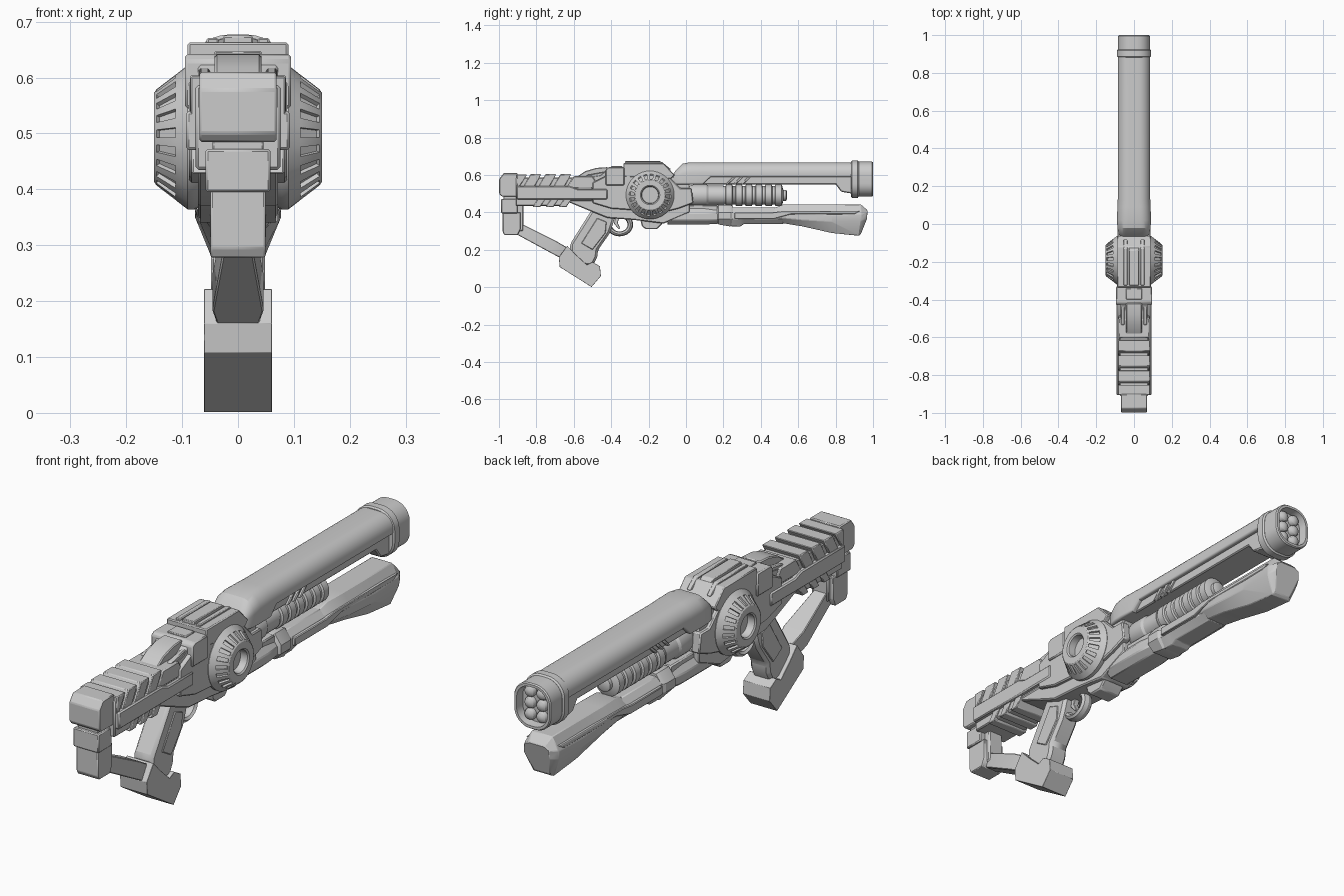
import bpy, bmesh, math
from mathutils import Vector

grey = bpy.data.materials.new("plain grey")
grey.diffuse_color = (0.6, 0.6, 0.6, 1)


def finish(name, bm, bevel=0.0, mirror=False):
    bmesh.ops.recalc_face_normals(bm, faces=bm.faces)
    me = bpy.data.meshes.new(name)
    bm.to_mesh(me)
    bm.free()
    me.materials.append(grey)
    ob = bpy.data.objects.new(name, me)
    bpy.context.collection.objects.link(ob)
    if mirror:
        ob.modifiers.new("mirror", 'MIRROR')
    if bevel:
        b = ob.modifiers.new("bevel", 'BEVEL')
        b.width, b.segments, b.limit_method = bevel, 1, 'ANGLE'
        b.angle_limit = math.radians(25)
    return ob


def loft(name, sections, bevel=0.0, mirror=False):
    """Skin a row of equal-sized point rings and cap both ends."""
    bm = bmesh.new()
    rings = [[bm.verts.new(p) for p in s] for s in sections]
    n = len(rings[0])
    for a, b in zip(rings, rings[1:]):
        for i in range(n):
            j = (i + 1) % n
            bm.faces.new((a[i], a[j], b[j], b[i]))
    bm.faces.new(rings[0])
    bm.faces.new(rings[-1])
    return finish(name, bm, bevel, mirror)


def prism(name, pts, x, bevel=0.005, x0=None):
    """Side outline (y, z) across the width; with x0 it becomes a mirrored pair."""
    lo = -x if x0 is None else x0
    return loft(name, [[(w, y, z) for y, z in pts] for w in (lo, x)], bevel, x0 is not None)


def box(name, y0, y1, z0, z1, x, bevel=0.005, x0=None):
    return prism(name, [(y0, z0), (y1, z0), (y1, z1), (y0, z1)], x, bevel, x0)


def slant(name, y, w, z0, z1, lean, x, x0=None):
    return prism(name, [(y, z0), (y + w, z0), (y + w + lean, z1), (y + lean, z1)], x, 0.003, x0)


def rrect(y, hw, z0, z1, rt, rb, n=8):
    """Rounded rectangle ring with separate top and bottom corner radii."""
    pts = []
    for cx, cz, r, a0 in ((hw - rt, z1 - rt, rt, 0), (rt - hw, z1 - rt, rt, 90),
                          (rb - hw, z0 + rb, rb, 180), (hw - rb, z0 + rb, rb, 270)):
        for k in range(n + 1):
            a = math.radians(a0 + 90 * k / n)
            pts.append((cx + r * math.cos(a), y, cz + r * math.sin(a)))
    return pts


def octo(y, zb, zm, zt, w, yt=0.0, yb=0.0):
    """Chamfered ring, widest around zm, with optional lean of top and bottom."""
    return [(-.6 * w, y + yb, zb), (.6 * w, y + yb, zb), (w, y, zm - .02), (w, y, zm + .015),
            (.6 * w, y + yt, zt), (-.6 * w, y + yt, zt), (-w, y, zm + .015), (-w, y, zm - .02)]


def lathe(name, prof, axis, centre, n=40, slots=None, mirror=False):
    """Spin (radius, offset) about x or y; slots names the profile band to recess."""
    bm = bmesh.new()
    c = Vector(centre)
    rings = []
    for r, t in prof:
        ring = []
        for k in range(n):
            a = 2 * math.pi * k / n
            u, v = r * math.cos(a), r * math.sin(a)
            ring.append(bm.verts.new(c + Vector((t, u, v) if axis == 'x' else (u, t, v))))
        rings.append(ring)
    cut = []
    for i, (a, b) in enumerate(zip(rings, rings[1:])):
        for k in range(n):
            f = bm.faces.new((a[k], a[(k + 1) % n], b[(k + 1) % n], b[k]))
            if i == slots and k % 2:
                cut.append(f)
    bm.faces.new(rings[0])
    bm.faces.new(rings[-1])
    bmesh.ops.recalc_face_normals(bm, faces=bm.faces)
    if cut:
        bmesh.ops.inset_individual(bm, faces=cut, thickness=0.0008, depth=-0.008)
    return finish(name, bm, mirror=mirror)


# Barrel shroud: rounded shell, sloped at the back, over a narrower keel
loft("barrel_shroud", [rrect(-.08, .06, .555, .585, .012, .01), rrect(-.055, .08, .55, .625, .035, .01),
                       rrect(-.02, .088, .55, .66, .055, .01), rrect(.02, .09, .55, .668, .06, .01),
                       rrect(.09, .088, .55, .668, .06, .01), rrect(.13, .086, .588, .668, .06, .01),
                       rrect(.89, .086, .588, .668, .06, .01)])
prism("barrel_keel", [(.05, .55), (.80, .55), (.83, .51), (.89, .50), (.89, .62), (.05, .62)], .068)
for i in range(3):
    slant("barrel_vent", .21 + .04 * i, .016, .55, .59, .04, .078, .06)

# Muzzle: collar, hollow cap and six small domed bores
loft("muzzle_collar", [rrect(.882, .085, .485, .671, .07, .07), rrect(.888, .091, .478, .677, .075, .075),
                       rrect(.918, .091, .478, .677, .075, .075), rrect(.924, .085, .485, .671, .07, .07)])
loft("muzzle_cap", [rrect(.91, .084, .484, .671, .07, .07), rrect(.995, .084, .484, .671, .07, .07),
                    rrect(1.0, .08, .488, .667, .067, .067), rrect(1.0, .07, .498, .657, .058, .058),
                    rrect(.965, .066, .502, .653, .055, .055)])
for x in (-.027, .027):
    for z in (.531, .578, .625):
        lathe("muzzle_bore", [(.024, 0), (.024, .01), (.02, .018), (.012, .023), (.004, .025)],
              'y', (x, .963, z), 16)

# Ribbed coil tube under the barrel
prof = [(.035, -.02), (.055, .03), (.058, .04), (.058, .11), (.052, .12), (.052, .20)]
for i in range(6):
    y = .20 + .053 * i
    prof += [(.049, y), (.049, y + .010), (.057, y + .014), (.057, y + .046), (.049, y + .050)]
prof += [(.03, .52), (.03, .535), (.02, .54)]
lathe("coil_tube", prof, 'y', (0, 0, .491), 28)

# Fore-end: rear slide, joint, neck and heavy angular nose
loft("fore_end_rear", [octo(-.10, .335, .38, .43, .07), octo(.10, .335, .38, .43, .07),
                       octo(.18, .34, .38, .425, .062)], .004)
loft("fore_end_joint", [octo(.165, .345, .385, .435, .06), octo(.175, .335, .385, .44, .074),
                        octo(.235, .325, .385, .44, .074), octo(.25, .33, .385, .435, .064)])
loft("fore_end_neck", [octo(.24, .325, .385, .425, .066), octo(.29, .325, .385, .425, .066),
                       octo(.31, .338, .385, .425, .066), octo(.52, .338, .385, .425, .066)], .003)
loft("fore_end_nose", [octo(.46, .345, .385, .42, .062), octo(.52, .342, .39, .442, .072),
                       octo(.62, .326, .38, .442, .077), octo(.78, .29, .37, .442, .077),
                       octo(.935, .275, .375, .442, .077, 0, -.01),
                       octo(.97, .285, .385, .412, .058, 0, -.035)], .003)
prism("fore_end_panel", [(.26, .365), (.47, .365), (.56, .39), (.90, .39), (.93, .408), (.52, .408),
                         (.46, .40), (.26, .40)], .078, .003, .03)
box("fore_end_upper_rail", -.04, .17, .405, .44, .05)

# Receiver body
prism("receiver", [(-.64, .46), (-.64, .57), (-.46, .60), (-.42, .63), (-.12, .64), (-.05, .58), (.02, .55),
                   (.02, .40), (-.05, .37), (-.12, .34), (-.28, .36), (-.42, .37), (-.52, .41)], .072)
prism("receiver_side", [(-.50, .45), (-.50, .56), (-.42, .60), (-.10, .60), (-.03, .53), (.03, .53), (.04, .45),
                        (-.04, .42), (-.12, .40), (-.40, .42)], .088, .005, .05)
prism("receiver_rear_block", [(-.43, .545), (-.43, .63), (-.415, .642), (-.33, .642), (-.33, .545)], .095)
box("rear_sight_notch", -.40, -.34, .63, .648, .042, .003)
prism("top_cover", [(-.335, .59), (-.335, .663), (-.12, .663), (-.06, .60), (-.08, .58)], .09, .004)
prism("cover_ridge", [(-.325, .65), (-.325, .675), (-.14, .675), (-.09, .63)], .027, .003)
prism("cover_side_ridge", [(-.325, .65), (-.325, .671), (-.13, .671), (-.08, .63)], .056, .003, .035)
prism("sight_hump", [(-.585, .57), (-.585, .59), (-.54, .62), (-.48, .638), (-.42, .642), (-.40, .57)], .042, .004)
prism("hump_cheek", [(-.56, .56), (-.53, .60), (-.42, .62), (-.42, .56)], .07, .004, .05)
prism("belly_block", [(-.25, .38), (-.235, .325), (-.215, .31), (-.155, .31), (-.13, .335), (-.10, .38)], .05)

# Slotted side wheels
lathe("side_wheel", [(.115, .05), (.129, .078), (.129, .09), (.112, .112), (.086, .146), (.080, .15),
                     (.052, .15), (.046, .145), (.044, .115)], 'x', (0, -.192, .493), 40, 3, True)

# Stock: core, side rails, slanted ribs on top and teeth below
prism("stock_core", [(-.91, .435), (-.91, .586), (-.62, .586), (-.50, .592), (-.50, .46), (-.62, .46), (-.66, .435)], .076)
prism("stock_rail", [(-.905, .47), (-.905, .54), (-.62, .54), (-.58, .525), (-.42, .525), (-.42, .47)], .093, .005, .05)
prism("stock_rear_rib", [(-.905, .53), (-.905, .602), (-.85, .602), (-.895, .53)], .085, .003)
for i in range(3):
    slant("stock_rib", -.872 + .08 * i, .058, .53, .604, .04, .086)
    slant("stock_tooth", -.82 + .07 * i, .04, .428, .475, .03, .083)
prism("stock_front_rib", [(-.64, .53), (-.60, .594), (-.50, .594), (-.46, .53)], .081, .004)

# Butt pads
prism("butt_upper", [(-.999, .50), (-.999, .578), (-.975, .61), (-.90, .61), (-.90, .485), (-.985, .485)], .069, .004)
box("butt_neck", -.975, -.90, .46, .50, .046, .003)
box("butt_middle", -.988, -.90, .395, .472, .058, .004)
prism("butt_lower", [(-.98, .40), (-.98, .295), (-.97, .278), (-.90, .278), (-.885, .31), (-.885, .40)], .049, .003)

# Open frame from butt to grip, the strut flaring towards the grip
box("frame_post", -.905, -.87, .30, .46, .034)
loft("frame_strut", [[(-w, y, z0), (w, y, z0), (w, y + .02, z1), (-w, y + .02, z1)]
                     for w, y, z0, z1 in ((.027, -.91, .285, .345), (.046, -.72, .182, .25),
                                          (.035, -.66, .15, .215))], .003)

# Grip with flared foot
prism("grip", [(-.50, .42), (-.62, .23), (-.62, .13), (-.50, .11), (-.475, .16), (-.47, .20),
               (-.41, .285), (-.40, .31), (-.37, .40)], .044, .012)
prism("grip_inlay", [(-.475, .37), (-.56, .235), (-.50, .20), (-.43, .29), (-.425, .35)], .048, .003, .035)
prism("grip_foot", [(-.635, .222), (-.68, .16), (-.675, .108), (-.505, .001), (-.455, .06), (-.46, .112),
                    (-.50, .135), (-.53, .12), (-.59, .175)], .061, .001)

# Trigger guard and trigger
bpy.ops.mesh.primitive_torus_add(major_segments=32, minor_segments=8, major_radius=.05, minor_radius=.013,
                                 location=(0, -.355, .335), rotation=(0, math.pi / 2, 0))
guard = bpy.context.object
guard.name = "trigger_guard"
guard.scale = (1, 1.15, 2)
guard.data.materials.append(grey)
prism("trigger", [(-.375, .39), (-.385, .34), (-.36, .31), (-.352, .315), (-.365, .345), (-.35, .39)], .012, .002)

# Smooth the rounded parts and keep the hard edges
bpy.ops.object.select_all(action='SELECT')
bpy.ops.object.shade_smooth_by_angle(angle=math.radians(28))
